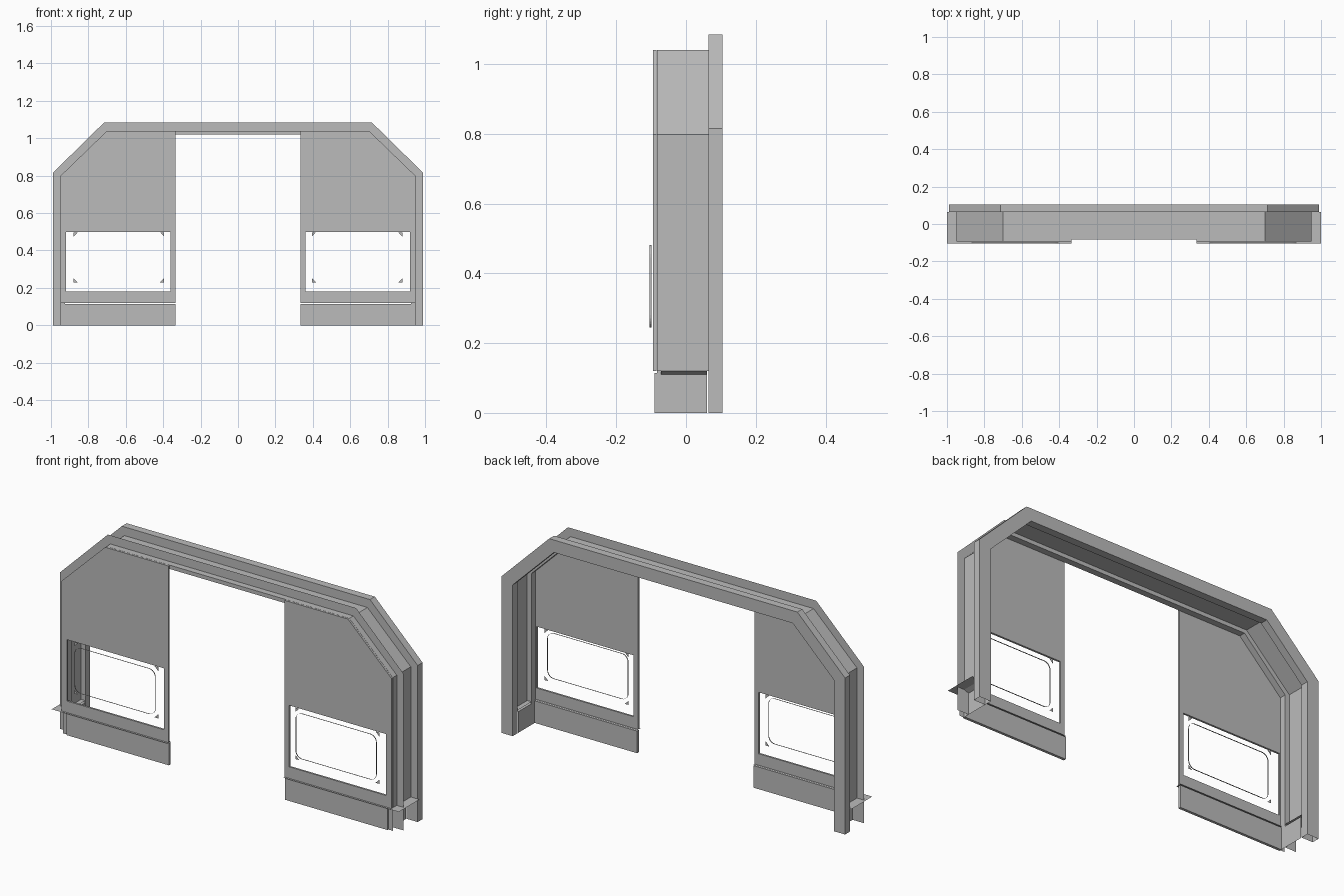
import bpy, bmesh, math
from mathutils import Vector

cube = bpy.data.objects.get("Cube")
if cube:
    bpy.data.objects.remove(cube, do_unlink=True)

grey = bpy.data.materials.new("plain_grey")
grey.use_nodes = True
grey.diffuse_color = (0.5, 0.5, 0.5, 1)
grey.node_tree.nodes["Principled BSDF"].inputs["Base Color"].default_value = (0.5, 0.5, 0.5, 1)


def finish(name, bm, mirror=False):
    bmesh.ops.remove_doubles(bm, verts=bm.verts, dist=1e-5)
    bmesh.ops.recalc_face_normals(bm, faces=bm.faces)
    mesh = bpy.data.meshes.new(name)
    bm.to_mesh(mesh)
    bm.free()
    mesh.materials.append(grey)
    obj = bpy.data.objects.new(name, mesh)
    bpy.context.collection.objects.link(obj)
    if mirror:
        mod = obj.modifiers.new("mirror", 'MIRROR')
        mod.use_mirror_merge = False
    return obj


def arch(x, shoulder, top_x, top, base=0):
    """Outline of half an arch and its mirror, foot to foot."""
    half = [(x, base), (x, shoulder), (top_x, top)]
    return half + [(-a, b) for a, b in reversed(half)]


def add_skin(bm, path, y0, y1, closed=False):
    """Sheet made by sweeping an x-z path along y."""
    pairs = list(zip(path, path[1:] + path[:1]))
    for (a, b), (c, d) in pairs if closed else pairs[:-1]:
        bm.faces.new([bm.verts.new(p) for p in
                      ((a, y0, b), (c, y0, d), (c, y1, d), (a, y1, b))])


def add_band(bm, outer, inner, y):
    """Flat strip between two arch outlines."""
    for i in range(len(outer) - 1):
        corners = (outer[i], outer[i + 1], inner[i + 1], inner[i])
        bm.faces.new([bm.verts.new((a, y, b)) for a, b in corners])


def plates(name, polygons, y0, y1):
    """Flat x-z polygons thickened along y, mirrored to both sides."""
    bm = bmesh.new()
    for poly in polygons:
        bm.faces.new([bm.verts.new((a, y0, b)) for a, b in poly])
    bmesh.ops.remove_doubles(bm, verts=bm.verts, dist=1e-5)
    if y1 != y0:
        ext = bmesh.ops.extrude_face_region(bm, geom=bm.faces[:], use_keep_orig=True)
        moved = [g for g in ext["geom"] if isinstance(g, bmesh.types.BMVert)]
        bmesh.ops.translate(bm, verts=moved, vec=Vector((0, y1 - y0, 0)))
    return finish(name, bm, True)


def rect(x0, x1, z0, z1):
    return [(x0, z0), (x1, z0), (x1, z1), (x0, z1)]


outer = arch(0.99, 0.815, 0.715, 1.085)
middle = arch(0.95, 0.798, 0.70, 1.04)
inner = arch(0.925, 0.788, 0.688, 1.02)

# Rear arch frame, open at the feet
bm = bmesh.new()
for path in (outer, inner):
    add_skin(bm, path, 0.065, 0.105)
for y in (0.065, 0.105):
    add_band(bm, outer, inner, y)
finish("rear_frame", bm)

# Arch lining joining front and rear
bm = bmesh.new()
add_skin(bm, arch(0.95, 0.798, 0.70, 1.04, 0.12), -0.083, 0.065)
finish("arch_lining", bm)

# Thin fin around the lining
bm = bmesh.new()
add_band(bm, outer, middle, -0.05)
finish("arch_fin", bm)

# Front beam, lower than the lining
bm = bmesh.new()
add_skin(bm, inner, -0.083, -0.05)
for y in (-0.083, -0.05):
    add_band(bm, middle, inner, y)
finish("front_beam", bm)

# Recessed foot sides
bm = bmesh.new()
add_skin(bm, [(0.925, 0), (0.925, 0.11), (0.95, 0.12)], -0.072, 0.06)
finish("foot_side", bm, True)

# Front wall panel with window opening
plates("wall_panel", [
    rect(0.335, 0.36, 0.12, 0.18), rect(0.36, 0.92, 0.12, 0.18),
    rect(0.92, 0.95, 0.12, 0.18),
    rect(0.335, 0.36, 0.18, 0.50), rect(0.92, 0.95, 0.18, 0.50),
    [(0.335, 0.50), (0.36, 0.50), (0.92, 0.50), (0.95, 0.50),
     (0.95, 0.798), (0.70, 1.04), (0.335, 1.04)],
], -0.094, -0.084)

# Lower kick panel
plates("kick_panel", [rect(0.335, 0.925, 0, 0.115)], -0.09, -0.076)

# Thin horizontal ledge, along the front and around the side
bm = bmesh.new()
for x0, x1, y0, y1 in ((0.335, 1.0, -0.105, -0.075), (0.925, 1.0, -0.075, 0.065)):
    bm.faces.new([bm.verts.new((x, y, 0.12)) for x, y in
                  ((x0, y0), (x1, y0), (x1, y1), (x0, y1))])
finish("ledge", bm, True)

# Rounded rim in the window
cx, cz, hw, hh, r = 0.637, 0.363, 0.232, 0.118, 0.035
rim = []
for k, (sx, sz) in enumerate(((1, 1), (-1, 1), (-1, -1), (1, -1))):
    for i in range(7):
        t = math.radians(90 * k + 15 * i)
        rim.append((cx + sx * (hw - r) + r * math.cos(t),
                    cz + sz * (hh - r) + r * math.sin(t)))
bm = bmesh.new()
add_skin(bm, rim, -0.105, -0.099, True)
finish("window_rim", bm, True)

# Small corner pieces of the window
corners = []
for sx in (1, -1):
    for sz in (1, -1):
        x, z = cx + sx * 0.242, cz + sz * 0.134
        corners.append([(x, z), (x - sx * 0.022, z), (x, z - sz * 0.022)])
plates("window_corners", corners, -0.092, -0.092)
